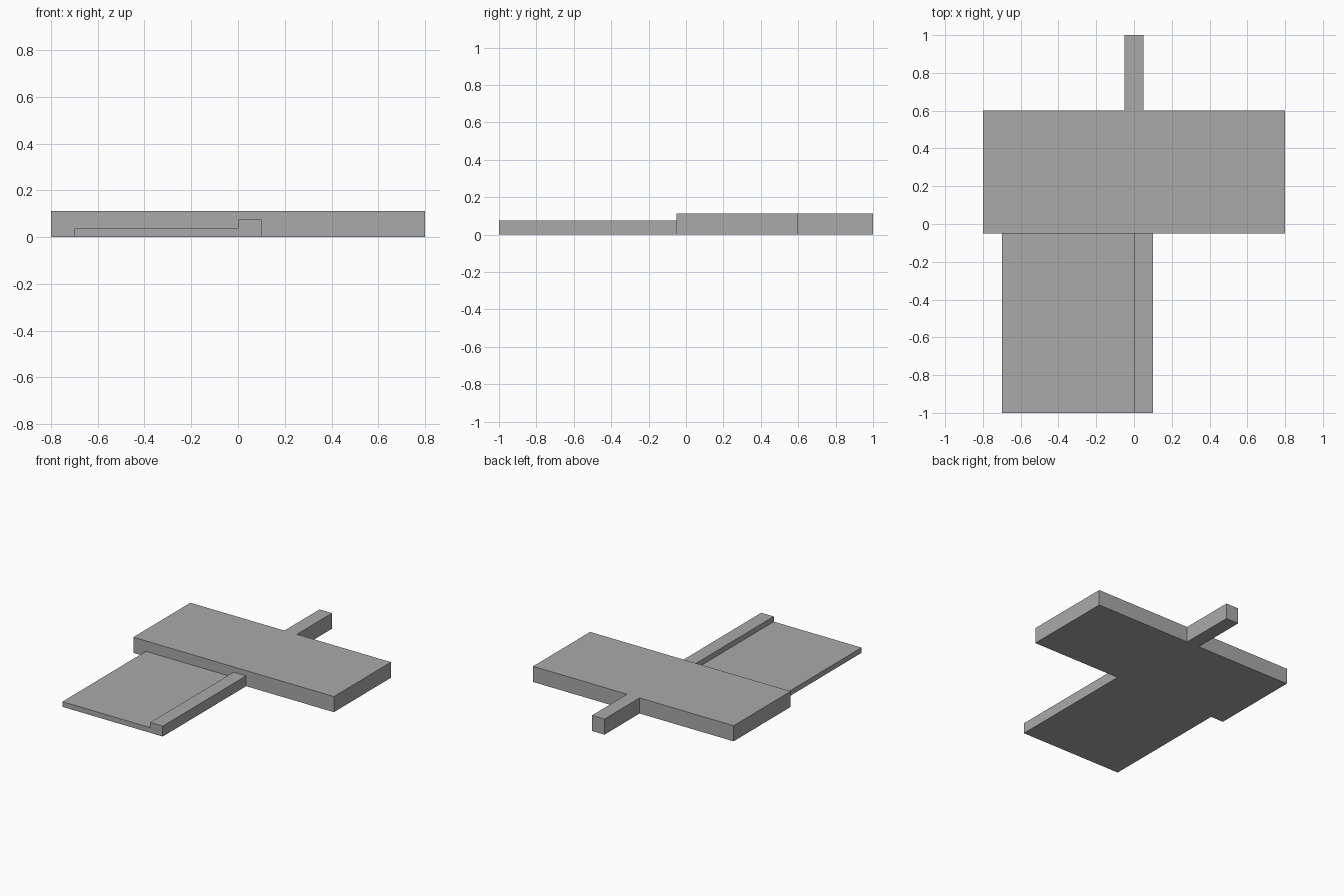
import bpy

cube = bpy.data.objects.get("Cube")
if cube:
    bpy.data.objects.remove(cube, do_unlink=True)

# Single plain grey
grey = bpy.data.materials.new("plain grey")
grey.use_nodes = True
colour = (0.4, 0.4, 0.4, 1)
grey.diffuse_color = colour
grey.node_tree.nodes["Principled BSDF"].inputs["Base Color"].default_value = colour

FRONT, BODY_FRONT, BODY_BACK, BACK = -1, -0.05, 0.6, 1
STEP = 0.0375  # height of one tier


def extrude(name, profile, y0, y1):
    """Sweep a closed x-z profile along y into a capped solid."""
    n = len(profile)
    verts = [(x, y, z) for y in (y0, y1) for x, z in profile]
    faces = [tuple(range(n)), tuple(reversed(range(n, 2 * n)))]
    faces += [(i, i + n, (i + 1) % n + n, (i + 1) % n) for i in range(n)]
    mesh = bpy.data.meshes.new(name)
    mesh.from_pydata(verts, [], faces)
    mesh.materials.append(grey)
    obj = bpy.data.objects.new(name, mesh)
    bpy.context.collection.objects.link(obj)


def bar(half, top):
    return [(-half, 0), (half, 0), (half, top), (-half, top)]


# Wide main block and the narrow tab behind it
extrude("main_block", bar(0.8, 3 * STEP), BODY_FRONT, BODY_BACK)
extrude("rear_tab", bar(0.05, 3 * STEP), BODY_BACK, BACK)

# Low front plate with a raised rail along its left edge
stepped = [(-0.7, 0), (0.1, 0), (0.1, 2 * STEP), (0, 2 * STEP),
           (0, STEP), (-0.7, STEP)]
extrude("front_plate_with_rail", stepped, FRONT, BODY_FRONT)
